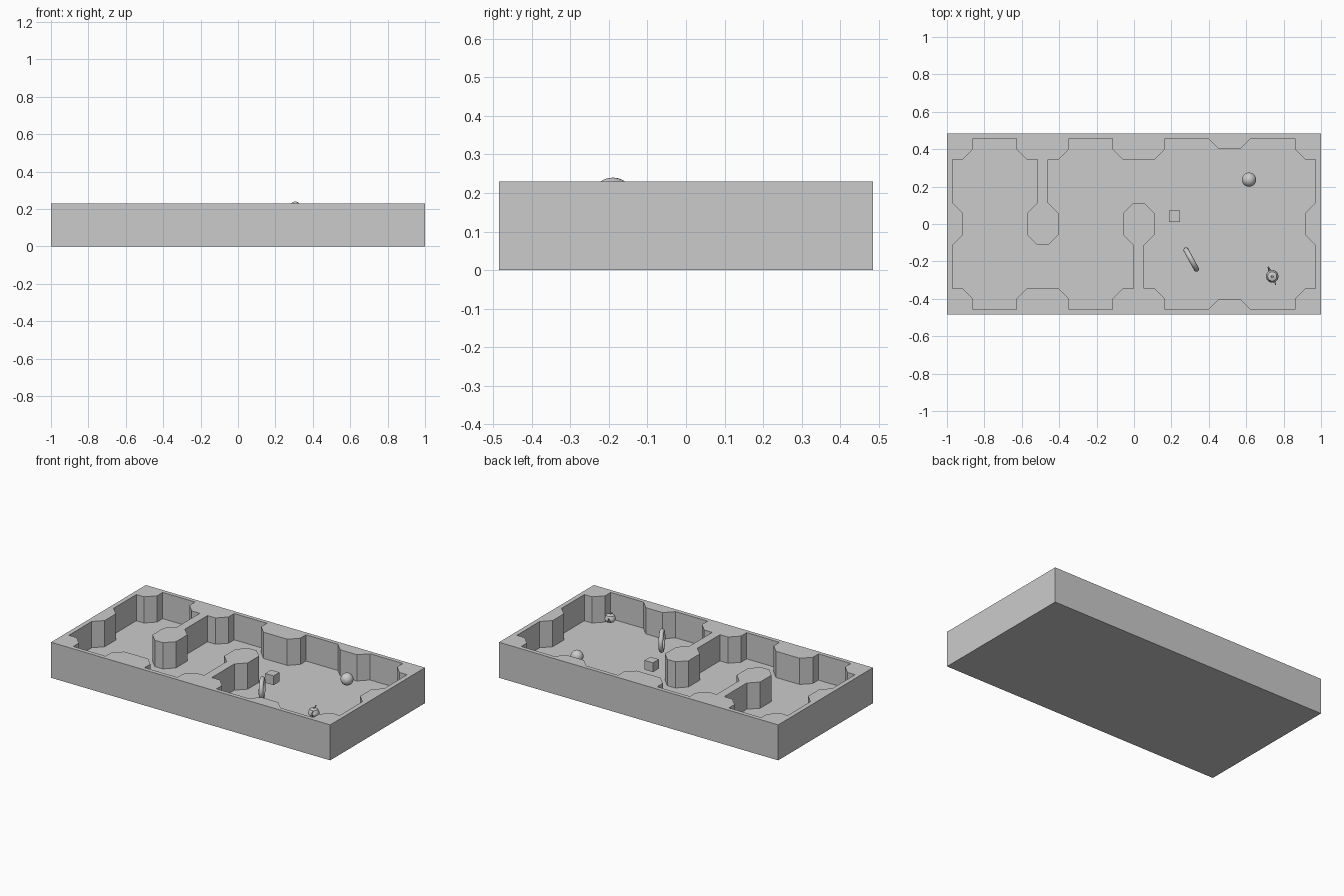
import bpy, bmesh, math
from mathutils import Vector, Matrix

if "Cube" in bpy.data.objects:
    bpy.data.objects.remove(bpy.data.objects["Cube"])

W, D, H, FLOOR = 1.0, 0.485, 0.23, 0.06
grey = bpy.data.materials.new("plain grey")
grey.diffuse_color = (0.6, 0.6, 0.6, 1)
grey.use_nodes = True
grey.node_tree.nodes["Principled BSDF"].inputs["Base Color"].default_value = grey.diffuse_color


def new_object(name, bm, smooth=False):
    bmesh.ops.recalc_face_normals(bm, faces=bm.faces[:])
    me = bpy.data.meshes.new(name)
    bm.to_mesh(me)
    bm.free()
    me.materials.append(grey)
    ob = bpy.data.objects.new(name, me)
    bpy.context.collection.objects.link(ob)
    if smooth:
        bpy.ops.object.select_all(action='DESELECT')
        ob.select_set(True)
        bpy.context.view_layer.objects.active = ob
        bpy.ops.object.shade_smooth_by_angle(angle=math.radians(40))
    return ob


def prism(name, x, y, hx, hy, z0, z1, c=0.0):
    """Upright block with optional chamfered corners."""
    if c:
        q = [(hx, hy - c), (hx - c, hy)]
        pts = q + [(-a, b) for a, b in q[::-1]]
        pts += [(-a, -b) for a, b in pts]
    else:
        pts = [(hx, hy), (-hx, hy), (-hx, -hy), (hx, -hy)]
    bm = bmesh.new()
    f = bm.faces.new([bm.verts.new((x + a, y + b, z0)) for a, b in pts])
    ext = bmesh.ops.extrude_face_region(bm, geom=[f])
    verts = [v for v in ext["geom"] if isinstance(v, bmesh.types.BMVert)]
    bmesh.ops.translate(bm, verts=verts, vec=(0, 0, z1 - z0))
    return new_object(name, bm)


def subtract(target, cutter):
    m = target.modifiers.new("cut", 'BOOLEAN')
    m.operation, m.solver, m.object = 'DIFFERENCE', 'EXACT', cutter
    bpy.context.view_layer.objects.active = target
    bpy.ops.object.modifier_apply(modifier=m.name)
    bpy.data.objects.remove(cutter)


def tube(bm, path, radii, mat, n=10):
    """Closed tube along a path lying in the local xz plane."""
    rings = []
    for i, (x, z) in enumerate(path):
        a, b = path[max(i - 1, 0)], path[min(i + 1, len(path) - 1)]
        t = Vector((b[0] - a[0], 0, b[1] - a[1])).normalized()
        side = Vector((0, 1, 0))
        up = t.cross(side)
        rings.append([bm.verts.new(mat @ (Vector((x, 0, z)) + radii[i] * (
            side * math.cos(k * math.tau / n) + up * math.sin(k * math.tau / n))))
            for k in range(n)])
    for r, s in zip(rings, rings[1:]):
        for k in range(n):
            bm.faces.new((r[k], r[(k + 1) % n], s[(k + 1) % n], s[k]))
    bm.faces.new(rings[0])
    bm.faces.new(rings[-1])


# Pocket shape: a box minus posts and dividing walls
pocket = prism("pocket_cutter", 0, 0, 0.97, 0.458, FLOOR, 0.4)
posts = [(x, s * D, 0.14, 0.14) for x in (-1, -0.488, 0.026, 1) for s in (-1, 1)]
posts += [(0.51, s * D, 0.115, 0.082) for s in (-1, 1)]
posts += [(s, 0, 0.085, 0.112) for s in (-1, 1)]
posts += [(x, 0, 0.084, 0.113) for x in (-0.488, 0.026)]
for x, y, hx, hy in posts:
    subtract(pocket, prism("post", x, y, hx, hy, 0, 0.5, 0.055))
for x, y in ((-0.488, 0.23), (0.026, -0.23)):
    subtract(pocket, prism("divider", x, y, 0.0275, 0.18, 0.01, 0.49))

# Tray with walls, posts and floor
tray = prism("room_walls", 0, 0, W, D, 0, H)
subtract(tray, pocket)

# Floating cube
prism("floating_cube", 0.217, 0.041, 0.03, 0.03, 0.096, 0.156)

# Floating ball
bm = bmesh.new()
bmesh.ops.create_uvsphere(bm, u_segments=24, v_segments=16, radius=0.038,
                          matrix=Matrix.Translation((0.615, 0.237, 0.148)))
new_object("floating_ball", bm, True)

# Upright ring
bm = bmesh.new()
along, up = Vector((0.48, -0.877, 0)), Vector((0, 0, 1))
axis, centre = along.cross(up), Vector((0.306, -0.19, 0.168))
N, M, R, r = 32, 12, 0.058, 0.014
grid = []
for i in range(N):
    a = i * math.tau / N
    out = along * math.cos(a) + up * math.sin(a)
    grid.append([bm.verts.new(centre + out * (R + r * math.cos(j * math.tau / M))
                              + axis * r * math.sin(j * math.tau / M)) for j in range(M)])
for i in range(N):
    for j in range(M):
        p, q, k = grid[i], grid[(i + 1) % N], (j + 1) % M
        bm.faces.new((p[j], q[j], q[k], p[k]))
new_object("upright_ring", bm, True)

# Teapot: lathed body with lid and knob, curved spout and handle
mat = (Matrix.Translation((0.739, -0.28, 0.144))
       @ Matrix.Rotation(math.atan2(0.92, -0.39), 4, 'Z') @ Matrix.Scale(0.0168, 4))
profile = [(1.4, 0), (1.5, 0.15), (1.85, 0.5), (2, 0.9), (1.9, 1.4), (1.65, 2), (1.45, 2.4),
           (1.3, 2.42), (0.9, 2.55), (0.35, 2.65), (0.2, 2.75), (0.38, 2.95), (0.3, 3.1)]
bm = bmesh.new()
n = 24
rings = [[bm.verts.new(mat @ Vector((x * math.cos(k * math.tau / n),
                                     x * math.sin(k * math.tau / n), z)))
          for k in range(n)] for x, z in profile]
for a, b in zip(rings, rings[1:]):
    for k in range(n):
        bm.faces.new((a[k], a[(k + 1) % n], b[(k + 1) % n], b[k]))
bm.faces.new(rings[0])
bm.faces.new(rings[-1])
tube(bm, [(1.6, 0.85), (2.2, 1.05), (2.55, 1.6), (2.8, 2.15), (3.2, 2.4)],
     [0.55, 0.45, 0.3, 0.24, 0.26], mat)
tube(bm, [(-1.5, 2.1), (-2.3, 2.1), (-2.8, 1.9), (-2.85, 1.5), (-2.55, 1.0), (-1.8, 0.65)],
     [0.17] * 6, mat)
new_object("teapot", bm, True)
